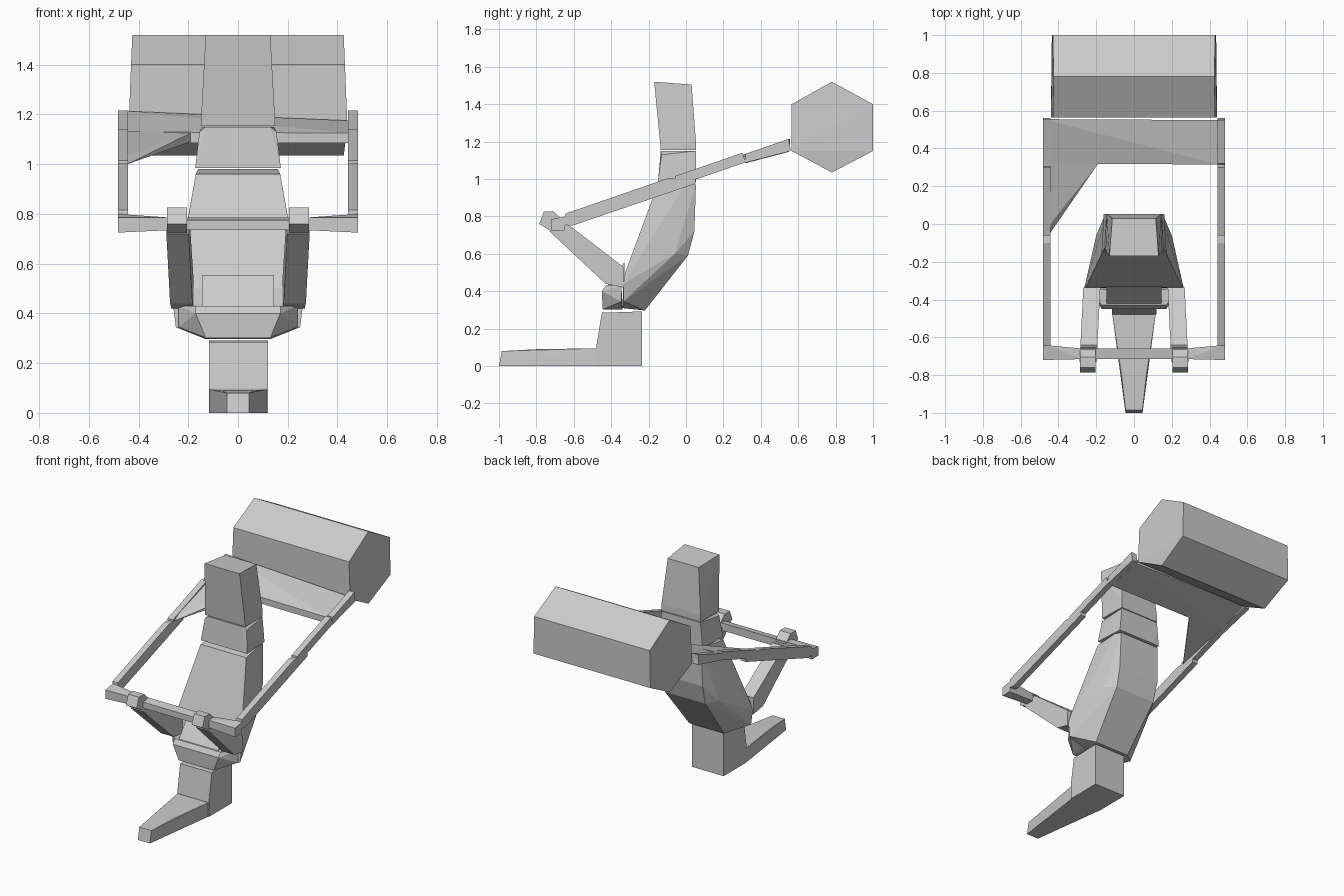
import bpy, bmesh


def hull(name, pts, mirror=False):
    """Flat-faced convex solid around points; mirror adds the -x copies."""
    if mirror:
        pts = pts + [(-x, y, z) for x, y, z in pts]
    bm = bmesh.new()
    for p in pts:
        bm.verts.new(p)
    r = bmesh.ops.convex_hull(bm, input=bm.verts)
    junk = {g for g in r["geom_interior"] + r["geom_unused"] if isinstance(g, bmesh.types.BMVert)}
    bmesh.ops.delete(bm, geom=list(junk), context='VERTS')
    bmesh.ops.dissolve_limit(bm, angle_limit=0.02, verts=bm.verts, edges=bm.edges)
    bmesh.ops.recalc_face_normals(bm, faces=bm.faces)
    me = bpy.data.meshes.new(name)
    bm.to_mesh(me)
    bm.free()
    ob = bpy.data.objects.new(name, me)
    bpy.context.collection.objects.link(ob)
    return ob


def slab(name, profile, x0, x1):
    """Side profile (y, z) extended from x0 to x1."""
    return hull(name, [(x, y, z) for x in (x0, x1) for y, z in profile])


# Foot and ankle block
hull("toe", [(.045, -1, .0), (.045, -.985, .08), (.065, -.8, .09),
             (.115, -.475, .095), (.115, -.475, 0)], True)
slab("ankle", [(-.48, 0), (-.48, .1), (-.45, .285), (-.235, .292), (-.235, 0)], -.116, .12)

# Torso, hip and lap
hull("torso", [(.13, -.34, .31), (.13, -.22, .297), (.25, -.335, .345), (.262, -.335, .44),
               (.25, -.325, .5), (.17, -.155, .96), (.16, .0, .98), (.15, .053, .97),
               (.155, .045, .72), (.15, .01, .59), (.2, -.06, .6)], True)
hull("hip", [(.13, -.445, .302), (.13, -.34, .302), (.17, -.45, .4), (.17, -.43, .43),
             (.24, -.345, .43), (.24, -.345, .345)], True)
hull("lap", [(.145, -.42, .43), (.145, -.33, .43), (.145, -.33, .555)], True)

# Neck and head
hull("neck", [(.172, -.15, .985), (.16, .053, .985), (.155, -.13, 1.13), (.13, -.135, 1.15),
              (.145, .053, 1.15)], True)
hull("head", [(.15, -.135, 1.155), (.145, .053, 1.155), (.13, -.17, 1.52), (.115, .03, 1.505),
              (.145, .053, 1.2)], True)

# Arms and fists
for s, side in ((-1, "left"), (1, "right")):
    arm = [(-.335, .53), (-.335, .42), (-.43, .44), (-.73, .72), (-.64, .765)]
    hull(side + "_arm", [(s * (x - (y + .33) * .05), y, z) for x in (.178, .268) for y, z in arm])
    fist = [(-.785, .76), (-.76, .825), (-.705, .825), (-.655, .775), (-.72, .72)]
    hull(side + "_fist", [(s * x, y, z) for y, z in fist for x in (.205, .285)])
    # Handle end and side rail
    hull(side + "_handle_end",
         [(s * .27, y, z) for y in (-.715, -.66) for z in (.735, .785)] +
         [(s * .482, y, z) for y, z in ((-.72, .725), (-.65, .725), (-.64, .8), (-.72, .785))])
    a, b = s * .442, s * .482
    slab(side + "_rail_lower", [(-.65, .755), (-.645, .815), (-.1, 1.003), (.05, 1.0), (.05, .975), (-.61, .75)], a, b)
    slab(side + "_rail_middle", [(-.06, .99), (-.06, 1.015), (.05, 1.03), (.3, 1.14), (.32, 1.09), (.06, 1.0)], a, b)
    slab(side + "_rail_upper", [(.31, 1.085), (.32, 1.135), (.55, 1.215), (.56, 1.15)], a, b)

# Handle bar
slab("handle_bar", [(-.715, .735), (-.715, .775), (-.66, .785), (-.66, .735)], -.28, .28)

# Plank behind the back with its corner gusset
hull("plank", [(-.482, .32, 1.085), (-.482, .32, 1.13), (-.482, .555, 1.215), (-.482, .555, 1.165),
               (.45, .315, 1.085), (.45, .315, 1.125), (.45, .55, 1.175), (.45, .55, 1.145)])
hull("gusset", [(-.482, -.05, 1.0), (-.445, -.05, 1.0), (-.482, .32, 1.09), (-.482, .32, 1.135),
                (-.19, .32, 1.09), (-.19, .32, 1.125), (-.482, -.05, 1.02)])

# Hexagonal roller
half = [(.425, .78, 1.52), (.43, 1.0, 1.4), (.435, 1.0, 1.15), (.425, .78, 1.035),
        (.44, .565, 1.15), (.43, .565, 1.4)]
hull("roller", half, True)
